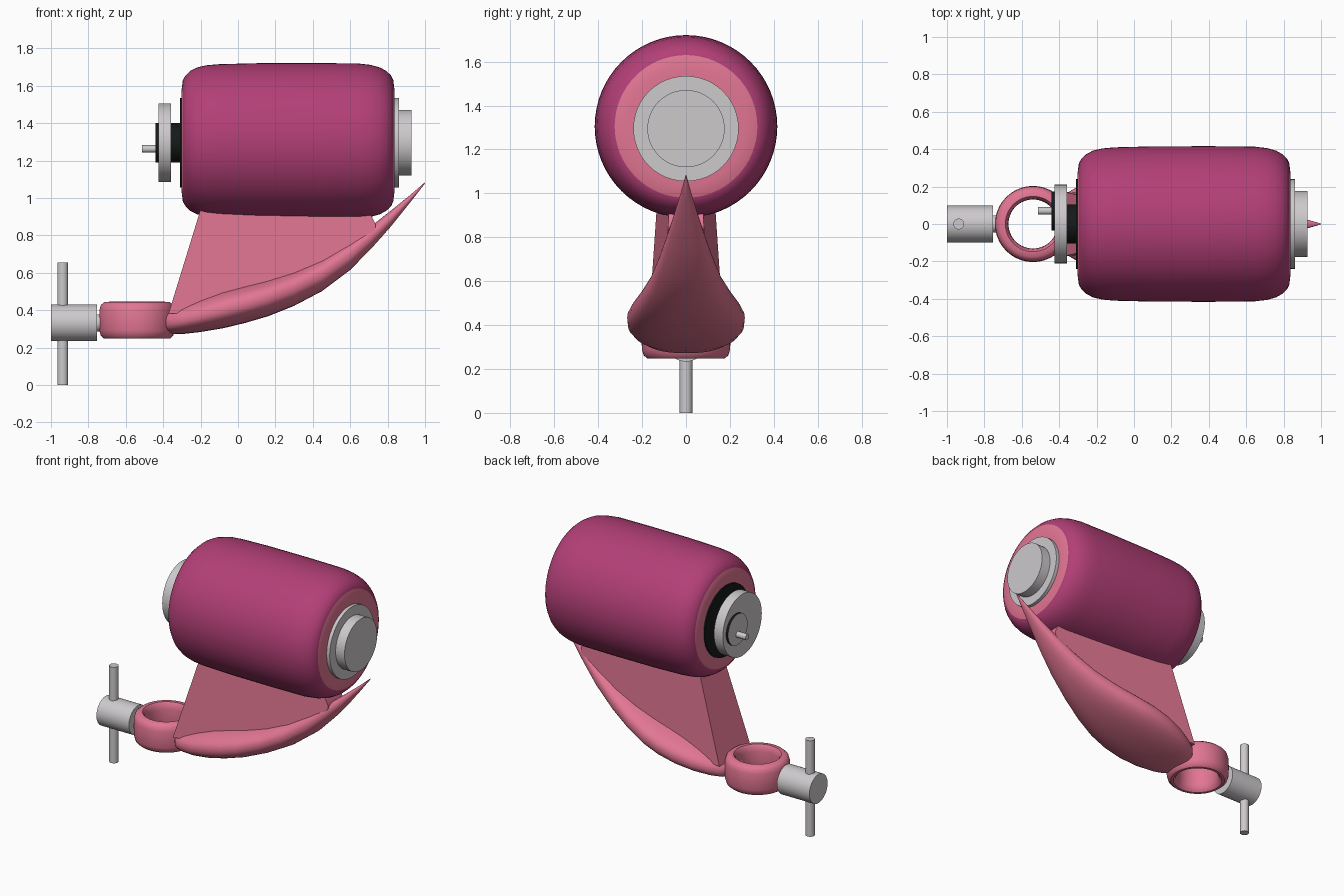
import bpy, bmesh, math
from mathutils import Matrix, Vector

if "Cube" in bpy.data.objects:
    bpy.data.objects.remove(bpy.data.objects["Cube"])


def material(name, rgb):
    m = bpy.data.materials.new(name)
    m.diffuse_color = (*rgb, 1)
    m.use_nodes = True
    m.node_tree.nodes["Principled BSDF"].inputs["Base Color"].default_value = m.diffuse_color
    return m


MAGENTA = material("magenta", (0.45, 0.05, 0.185))
PINK = material("pink", (0.76, 0.18, 0.29))
GREY = material("light grey", (0.61, 0.585, 0.605))
BLACK = material("black", (0.008, 0.01, 0.01))


def finish(name, bm, *mats):
    bmesh.ops.recalc_face_normals(bm, faces=bm.faces)
    me = bpy.data.meshes.new(name)
    bm.to_mesh(me)
    bm.free()
    ob = bpy.data.objects.new(name, me)
    bpy.context.collection.objects.link(ob)
    for m in mats:
        me.materials.append(m)
    bpy.ops.object.select_all(action='DESELECT')
    ob.select_set(True)
    bpy.context.view_layer.objects.active = ob
    bpy.ops.object.shade_smooth_by_angle(angle=math.radians(38))
    return ob


def rod(name, r, a, b, mat, face_mat=None):
    """Cylinder between two points; face_mat colours its end caps."""
    a, b = Vector(a), Vector(b)
    d = b - a
    bm = bmesh.new()
    mtx = Matrix.Translation((a + b) / 2) @ d.to_track_quat('Z', 'Y').to_matrix().to_4x4()
    bmesh.ops.create_cone(bm, cap_ends=True, segments=48, radius1=r, radius2=r,
                          depth=d.length, matrix=mtx)
    if face_mat:
        for f in bm.faces:
            f.material_index = int(len(f.verts) > 4)
        return finish(name, bm, mat, face_mat)
    return finish(name, bm, mat)


def loft(bm, rings, closed=False):
    """Skin a list of point rings, capping the ends unless closed."""
    rows = [[bm.verts.new(p) for p in ring] for ring in rings]
    pairs = list(zip(rows, rows[1:])) + ([(rows[-1], rows[0])] if closed else [])
    for p, q in pairs:
        n = len(p)
        for i in range(n):
            j = (i + 1) % n
            bm.faces.new((p[i], p[j], q[j], q[i]))
    if not closed:
        bm.faces.new(rows[0])
        bm.faces.new(rows[-1])


def circle(n=64):
    return [(math.cos(2 * math.pi * i / n), math.sin(2 * math.pi * i / n)) for i in range(n)]


# Drum: rounded barrel along x, pink on the end faces
ZC = 1.305
prof = [(-0.302, 0.2), (-0.302, 0.27), (-0.295, 0.325), (-0.28, 0.35), (-0.255, 0.374),
        (-0.22, 0.392), (-0.17, 0.404), (-0.1, 0.41), (0.1, 0.415), (0.4, 0.416),
        (0.64, 0.414), (0.71, 0.406), (0.76, 0.392), (0.795, 0.372), (0.818, 0.35),
        (0.83, 0.325), (0.837, 0.27), (0.837, 0.2)]
bm = bmesh.new()
loft(bm, [[(x, r * c, ZC + r * s) for c, s in circle()] for x, r in prof])
for f in bm.faces:
    c = f.calc_center_median()
    f.material_index = int(math.hypot(c.y, c.z - ZC) < 0.33)
finish("drum", bm, MAGENTA, PINK)

# Discs on the drum ends
ZD = 1.295
rod("right_cap_base", 0.24, (0.82, 0, ZD), (0.86, 0, ZD), GREY)
rod("right_cap", 0.176, (0.85, 0, ZD), (0.927, 0, ZD), GREY)
rod("left_gasket", 0.24, (-0.31, 0, ZD), (-0.28, 0, ZD), BLACK)
rod("left_hub", 0.105, (-0.37, 0, ZD), (-0.29, 0, ZD), BLACK)
rod("left_disc", 0.21, (-0.425, 0, ZD), (-0.358, 0, ZD), GREY)
rod("left_dial", 0.105, (-0.44, 0.07, ZD), (-0.42, 0.07, ZD), BLACK, GREY)
rod("left_spindle", 0.02, (-0.512, 0.07, 1.262), (-0.43, 0.07, 1.262), GREY)

# Curved leaf blade: x, bottom z, top z, half width
stations = [(-0.412, 0.30, 0.36, 0.07), (-0.395, 0.28, 0.385, 0.12), (-0.36, 0.272, 0.405, 0.165),
            (-0.3, 0.272, 0.43, 0.2), (-0.2, 0.283, 0.465, 0.24), (-0.08, 0.303, 0.505, 0.265),
            (0.04, 0.332, 0.535, 0.268), (0.16, 0.367, 0.565, 0.25), (0.3, 0.423, 0.61, 0.212),
            (0.45, 0.502, 0.677, 0.165), (0.6, 0.615, 0.77, 0.122), (0.72, 0.737, 0.856, 0.086),
            (0.82, 0.85, 0.934, 0.055), (0.92, 0.975, 1.015, 0.025), (1.0, 1.078, 1.084, 0.002)]


def power(v, e):
    return math.copysign(abs(v) ** e, v)


bm = bmesh.new()
loft(bm, [[(x, w * power(c, 0.85), (lo + hi) / 2 + (hi - lo) / 2 * power(s, 0.85))
           for c, s in circle(40)] for x, lo, hi, w in stations])
finish("leaf_blade", bm, PINK)

# Wedge-shaped strut joining the blade to the drum
outline = [(-0.175, 1.02), (-0.212, 0.9), (-0.372, 0.38), (-0.1, 0.4), (0.3, 0.52),
           (0.7, 0.79), (0.735, 0.835), (0.735, 0.86), (0.715, 0.9), (0.66, 1.02)]


def half_width(x, z):
    return 0.135 - 0.06 * (x + 0.2) - 0.05 * (z - 0.9)


bm = bmesh.new()
loft(bm, [[(x, side * half_width(x, z), z) for x, z in outline] for side in (-1, 1)])
finish("strut", bm, PINK)

# Ring with a rounded section
section = [(0.148, 0.445), (0.175, 0.443), (0.193, 0.428), (0.201, 0.4), (0.203, 0.345),
           (0.201, 0.29), (0.193, 0.262), (0.175, 0.247), (0.158, 0.247), (0.142, 0.262),
           (0.134, 0.29), (0.131, 0.345), (0.132, 0.4), (0.137, 0.43)]
bm = bmesh.new()
loft(bm, [[(-0.54 + r * c, r * s, z) for c, s in circle()] for r, z in section], closed=True)
finish("ring", bm, PINK)

# Clamp handle with cross pin
rod("clamp_neck", 0.045, (-0.77, 0, 0.332), (-0.715, 0, 0.332), GREY)
rod("clamp_body", 0.098, (-1.0, 0, 0.332), (-0.755, 0, 0.332), GREY)
rod("cross_pin", 0.029, (-0.937, 0, 0.0), (-0.937, 0, 0.655), GREY)
